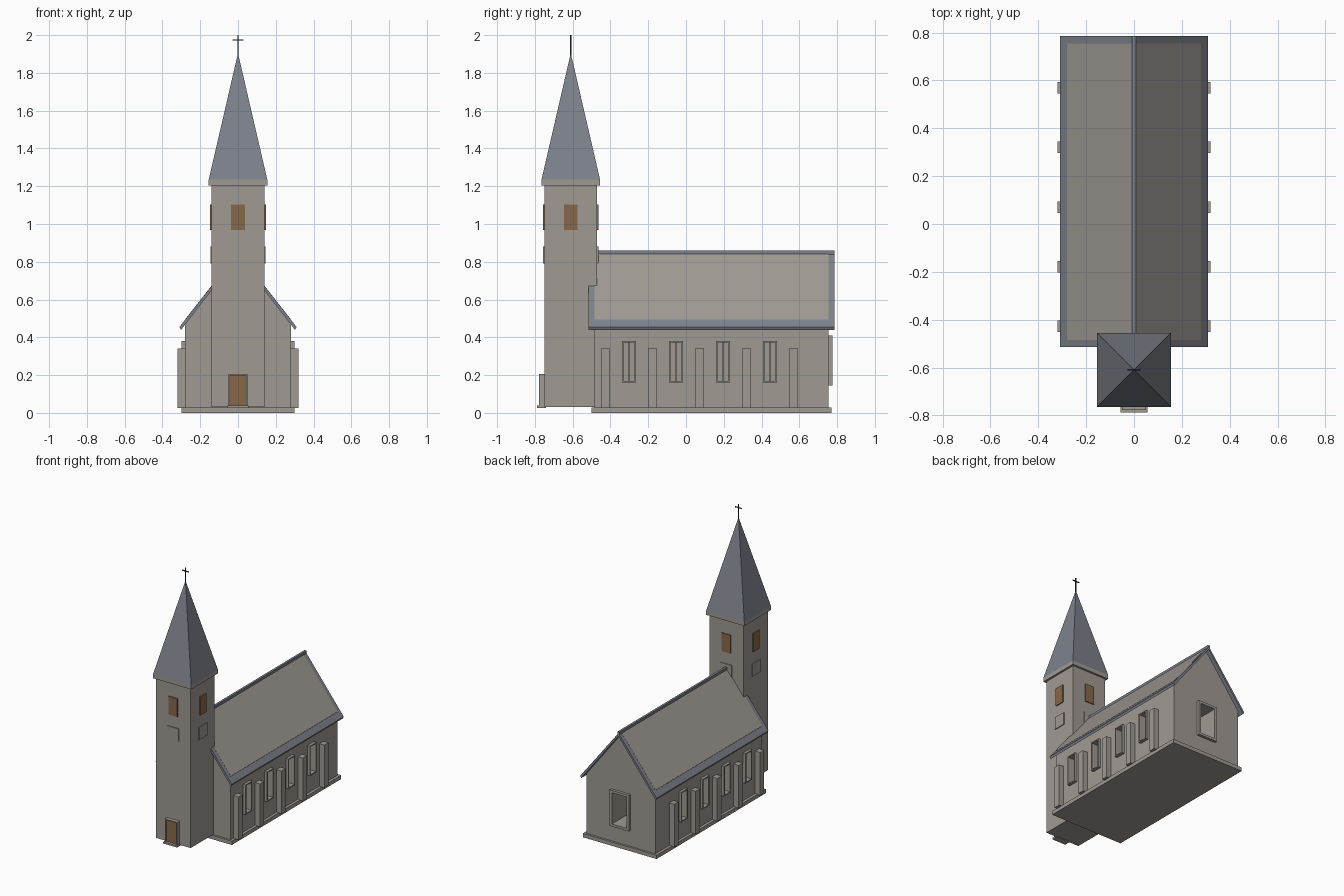
import bpy
import bmesh
from mathutils import Matrix, Vector

old = bpy.data.objects.get("Cube")
if old:
    bpy.data.objects.remove(old, do_unlink=True)


def material(name, rgb):
    m = bpy.data.materials.new(name)
    m.use_nodes = True
    m.diffuse_color = (*rgb, 1)
    m.node_tree.nodes["Principled BSDF"].inputs["Base Color"].default_value = (*rgb, 1)
    return m


STONE = material("pale stone", (0.35, 0.32, 0.29))
SLATE = material("blue grey slate", (0.205, 0.22, 0.26))
WOOD = material("brown wood", (0.24, 0.14, 0.07))
IRON = material("dark iron", (0.03, 0.03, 0.035))


def finish(name, bm, mat):
    bmesh.ops.recalc_face_normals(bm, faces=bm.faces[:])
    me = bpy.data.meshes.new(name)
    bm.to_mesh(me)
    bm.free()
    me.materials.append(mat)
    ob = bpy.data.objects.new(name, me)
    bpy.context.collection.objects.link(ob)
    return ob


def box(name, mat, x, y, z):
    """Box from (low, high) ranges."""
    bm = bmesh.new()
    bmesh.ops.create_cube(bm, size=1)
    for v in bm.verts:
        for i, (lo, hi) in enumerate((x, y, z)):
            v.co[i] = lo if v.co[i] < 0 else hi
    return finish(name, bm, mat)


def extrude_y(name, mat, profile, y0, y1):
    """Prism from an (x, z) outline, running along y."""
    bm = bmesh.new()
    face = bm.faces.new([bm.verts.new((px, y0, pz)) for px, pz in profile])
    out = bmesh.ops.extrude_face_region(bm, geom=[face])
    bmesh.ops.translate(bm, vec=(0, y1 - y0, 0),
                        verts=[g for g in out["geom"] if isinstance(g, bmesh.types.BMVert)])
    return finish(name, bm, mat)


def frame(name, mat, width, z, depth, border, turn, centre):
    """Rectangular surround facing -y, then turned about z and moved."""
    bm = bmesh.new()
    w, (z0, z1) = width / 2, z
    outer = [(-w, z0), (w, z0), (w, z1), (-w, z1)]
    b = border
    inner = [(-w + b, z0 + b), (w - b, z0 + b), (w - b, z1 - b), (-w + b, z1 - b)]
    rings = [[bm.verts.new((px, py, pz)) for px, pz in loop]
             for loop, py in ((outer, 0.01), (outer, -depth), (inner, -depth), (inner, 0.01))]
    for r in range(4):
        for i in range(4):
            j = (i + 1) % 4
            a, c = rings[r], rings[(r + 1) % 4]
            bm.faces.new((a[i], a[j], c[j], c[i]))
    bm.transform(Matrix.Translation(Vector(centre)) @ Matrix.Rotation(turn, 4, 'Z'))
    return finish(name, bm, mat)


def carve(target, cutters):
    for c in cutters:
        c.hide_render = True
        mod = target.modifiers.new("opening", 'BOOLEAN')
        mod.operation = 'DIFFERENCE'
        mod.solver = 'EXACT'
        mod.object = c
    bpy.context.view_layer.update()
    graph = bpy.context.evaluated_depsgraph_get()
    mesh = bpy.data.meshes.new_from_object(target.evaluated_get(graph))
    target.modifiers.clear()
    target.data = mesh
    for c in cutters:
        bpy.data.objects.remove(c, do_unlink=True)


QUARTER = 1.5707963
SIDES = ((1, "left"), (-1, "right"))
HALL, SLOPE, RIDGE = 0.28, 1.274, 0.85


def roof_z(x):
    return RIDGE - SLOPE * abs(x)


# Hall: gabled body whose top forms the panel inside the slate border
box("plinth", STONE, (-0.3, 0.3), (-0.5, 0.77), (0, 0.028))
peak = 0.0015
hall = extrude_y("hall_walls", STONE,
                 [(-HALL, 0.02), (HALL, 0.02), (HALL, roof_z(HALL) + peak),
                  (0, RIDGE + peak), (-HALL, roof_z(HALL) + peak)], -0.485, 0.755)

# Window openings in the hall
window_y = [-0.302 + 0.249 * i for i in range(4)]
cutters = [box("back_opening", STONE, (-0.06, 0.06), (0.6, 0.8), (0.163, 0.392))]
for s, side in SIDES:
    for y in window_y:
        xs = sorted((s * 0.24, s * 0.35))
        cutters.append(box("side_opening", STONE, xs, (y - 0.03, y + 0.03), (0.168, 0.372)))
carve(hall, cutters)

# Window surrounds, mullions and buttresses
frame("back_window_frame", STONE, 0.155, (0.145, 0.41), 0.02, 0.018, 2 * QUARTER, (0, 0.755, 0))
for s, side in SIDES:
    for i, y in enumerate(window_y):
        frame(f"{side}_window_frame_{i + 1}", STONE, 0.076, (0.16, 0.38), 0.02, 0.008,
              s * QUARTER, (s * HALL, y, 0))
        box(f"{side}_mullion_{i + 1}", STONE, sorted((s * 0.235, s * 0.25)),
            (y - 0.003, y + 0.003), (0.165, 0.375))
    for i in range(5):
        y = -0.427 + 0.249 * i
        box(f"{side}_buttress_{i + 1}", STONE, sorted((s * 0.27, s * 0.32)),
            (y - 0.024, y + 0.024), (0.025, 0.34))

# Slate roof and ridge cap
EAVE, THICK = 0.31, 0.022
extrude_y("roof", SLATE,
          [(-EAVE, roof_z(EAVE)), (0, RIDGE), (EAVE, roof_z(EAVE)),
           (EAVE - 0.008, roof_z(EAVE) - 0.016), (0, RIDGE - THICK),
           (-EAVE + 0.008, roof_z(EAVE) - 0.016)], -0.515, 0.785)
box("ridge_cap", SLATE, (-0.008, 0.008), (-0.515, 0.785), (0.835, 0.86))

# Tower with cornice and spire
TY, TW, CW = -0.61, 0.14, 0.155
box("tower", STONE, (-TW, TW), (TY - TW, TY + TW), (0.03, 1.212))
box("cornice", STONE, (-CW, CW), (TY - CW, TY + CW), (1.205, 1.235))
bm = bmesh.new()
base = [bm.verts.new((a * CW, TY + b * CW, 1.235))
        for a, b in ((-1, -1), (1, -1), (1, 1), (-1, 1))]
tip = bm.verts.new((0, TY, 1.905))
bm.faces.new(base)
for i in range(4):
    bm.faces.new((base[i], base[(i + 1) % 4], tip))
finish("spire", bm, SLATE)

# Belfry shutters and blank panels on all four tower faces
for i, name in enumerate(("front", "left", "back", "right")):
    turn = Matrix.Translation((0, TY, 0)) @ Matrix.Rotation(i * QUARTER, 4, 'Z')
    shutter = box(f"{name}_belfry_shutter", WOOD, (-0.036, 0.036),
                  (-TW - 0.007, -TW + 0.002), (0.967, 1.102))
    panel = box(f"{name}_tower_panel", STONE, (-0.046, 0.046),
                (-TW - 0.006, -TW + 0.002), (0.79, 0.882))
    for ob in (shutter, panel):
        ob.data.transform(turn)

# Doorway
frame("door_frame", STONE, 0.1, (0.03, 0.205), 0.028, 0.008, 0, (0, TY - TW, 0))
box("door", WOOD, (-0.043, 0.043), (TY - TW - 0.018, TY - TW), (0.036, 0.198))
box("door_step", STONE, (-0.056, 0.056), (-0.788, -0.74), (0.026, 0.038))

# Cross on the spire
box("cross_post", IRON, (-0.003, 0.003), (TY - 0.003, TY + 0.003), (1.89, 2.0))
box("cross_arm", IRON, (-0.028, 0.028), (TY - 0.003, TY + 0.003), (1.972, 1.978))
